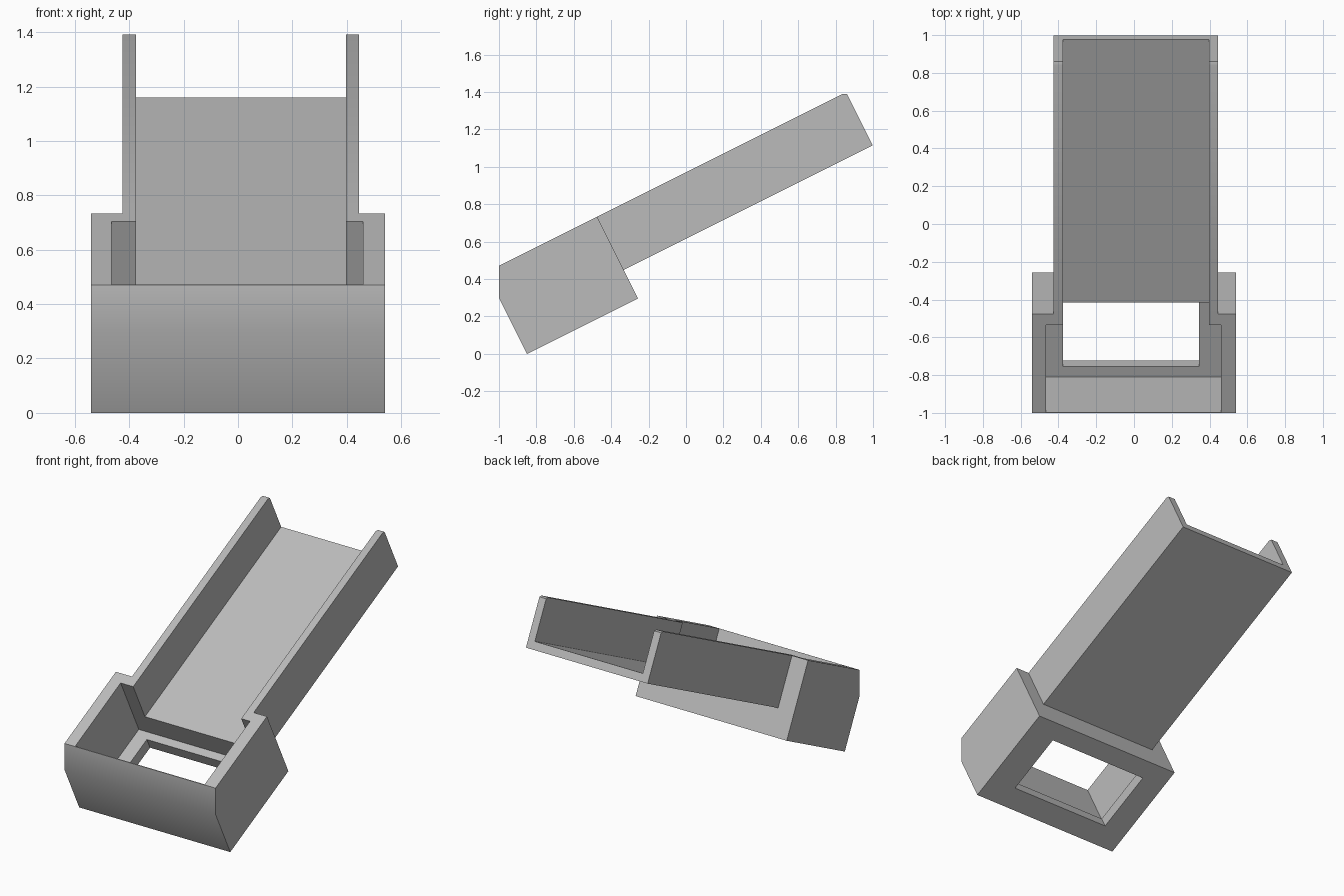
import bpy, bmesh, math

cube = bpy.data.objects.get("Cube")
if cube:
    bpy.data.objects.remove(cube, do_unlink=True)

TILT = math.atan(0.5)      # slope of the whole chute
TOP = 0.488                # rim height, square to the slope

grey = bpy.data.materials.new("plain grey")
grey.use_nodes = True
colour = (0.5, 0.5, 0.5, 1)
grey.diffuse_color = colour
grey.node_tree.nodes["Principled BSDF"].inputs["Base Color"].default_value = colour


def prism(name, profile, x0, x1):
    """Extrude a (along slope, above slope) profile from x0 to x1, then tilt it."""
    bm = bmesh.new()
    face = bm.faces.new([bm.verts.new((x0, u, v)) for u, v in profile])
    ext = bmesh.ops.extrude_face_region(bm, geom=[face])
    moved = [g for g in ext["geom"] if isinstance(g, bmesh.types.BMVert)]
    bmesh.ops.translate(bm, verts=moved, vec=(x1 - x0, 0, 0))
    bmesh.ops.recalc_face_normals(bm, faces=bm.faces)
    mesh = bpy.data.meshes.new(name)
    bm.to_mesh(mesh)
    bm.free()
    mesh.materials.append(grey)
    obj = bpy.data.objects.new(name, mesh)
    obj.rotation_euler.x = TILT
    obj.location.y = -0.85
    bpy.context.collection.objects.link(obj)
    return obj


def box(name, x, u, v):
    return prism(name, [(u[0], v[0]), (u[1], v[0]), (u[1], v[1]), (u[0], v[1])], *x)


def cut(obj, cutter):
    cutter.hide_render = True
    mod = obj.modifiers.new("cut", "BOOLEAN")
    mod.operation = "DIFFERENCE"
    mod.solver = "EXACT"
    mod.object = cutter
    bpy.context.view_layer.objects.active = obj
    bpy.ops.object.modifier_apply(modifier=mod.name)
    bpy.data.objects.remove(cutter, do_unlink=True)


# Wide head with an upright front facet
head = prism("head_box", [(0, 0), (0.663, 0), (0.663, TOP), (0.076, TOP), (0, 0.335)],
             -0.54, 0.54)
# Tray with clipped upper corners at the far end
tray = prism("tray", [(0.663, 0.17), (2.152, 0.17), (2.152, 0.478), (2.133, TOP), (0.663, TOP)],
             -0.425, 0.445)

# Pocket, floor window and channel through the head's back wall
cut(head, box("pocket_cutter", (-0.465, 0.46), (0.08, 0.597), (0.073, 0.7)))
cut(head, box("window_cutter", (-0.375, 0.345), (0.143, 0.545), (-0.1, 0.2)))
cut(head, box("gate_cutter", (-0.375, 0.397), (0.5, 0.8), (0.22, 0.7)))
# Open channel along the tray
cut(tray, box("channel_cutter", (-0.375, 0.397), (0.5, 2.3), (0.22, 0.7)))

# Soft shading over the shallow facets only
for obj in (head, tray):
    bpy.ops.object.select_all(action="DESELECT")
    obj.select_set(True)
    bpy.context.view_layer.objects.active = obj
    bpy.ops.object.shade_smooth_by_angle(angle=math.radians(30))
